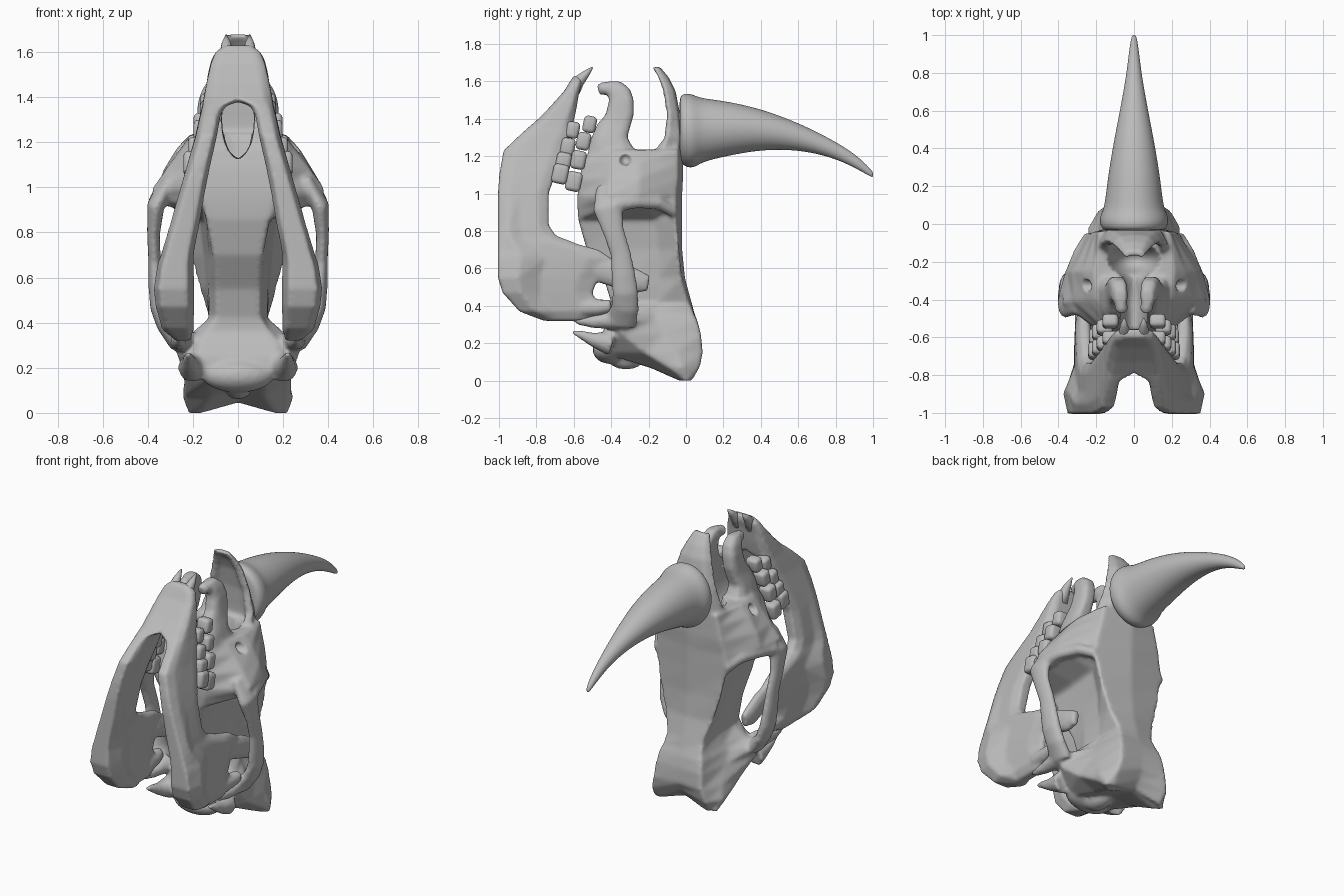
import bpy, bmesh, math
from mathutils import Vector, Matrix

bone = bpy.data.materials.new("bone_grey")
bone.diffuse_color = (0.5, 0.5, 0.5, 1)


def finish(bm, name):
    bmesh.ops.recalc_face_normals(bm, faces=bm.faces)
    for f in bm.faces:
        f.smooth = True
    me = bpy.data.meshes.new(name)
    bm.to_mesh(me)
    bm.free()
    me.materials.append(bone)
    ob = bpy.data.objects.new(name, me)
    bpy.context.collection.objects.link(ob)
    return ob


def loft(bm, rings):
    """Closed skin through rings of equal point count, with fanned end caps."""
    vs = [[bm.verts.new(p) for p in r] for r in rings]
    n = len(vs[0])
    for a, b in zip(vs, vs[1:]):
        for i in range(n):
            j = (i + 1) % n
            bm.faces.new((a[i], a[j], b[j], b[i]))
    for r in (vs[0], vs[-1]):
        c = bm.verts.new((r[0].co + r[n // 2].co) / 2)
        for i in range(n):
            bm.faces.new((r[i], r[(i + 1) % n], c))


def body(bm, rows):
    """Symmetric loft: each row is z, four (y, half width) pairs, back y."""
    rings = []
    for z, yf, wf, ym, wm, yn, wn, yc, wc, yb in rows:
        half = [(wf, yf), (wm, ym), (wn, yn), (wc, yc)]
        mid = z + max(0, 0.05 - z * 0.3)      # notch in the middle of the crest
        ring = [(0, yf, mid)] + [(x, y, z) for x, y in half] + [(0, yb, mid)]
        ring += [(-x, y, z) for x, y in reversed(half)]
        rings.append(ring)
    loft(bm, rings)


def slab(bm, rows):
    """Mirrored pair of plates: z, front y, back y, inner/outer x at front and back."""
    for s in (1, -1):
        rings = []
        for z, yf, yb, xif, xof, xib, xob in rows:
            c = [Vector((s * x, y, z)) for x, y in
                 ((xif, yf), (xof, yf), (xob, yb), (xib, yb))]
            ym = yf + (yb - yf) * 0.42
            ring = []
            for i in range(4):
                ring += [c[i].lerp(c[i - 1], 0.2), c[i].lerp(c[(i + 1) % 4], 0.2)]
                if i == 1:        # hollowed outer side
                    ring.append(Vector((s * (xof + (xob - xof) * 0.75), ym, z)))
                if i == 3:        # thinned inner side
                    ring.append(Vector((s * (xif + (xib - xif) * 0.75), ym, z)))
            rings.append(ring)
        loft(bm, rings)


def tube(bm, pts, flat=1.0):
    """Mirrored pair of tapered tubes through (x, y, z, radius); flat scales x."""
    for s in (1, -1):
        ps = [Vector((s * p[0], p[1], p[2])) for p in pts]
        rings = []
        for i, p in enumerate(ps):
            t = (ps[min(i + 1, len(ps) - 1)] - ps[max(i - 1, 0)]).normalized()
            u = Vector((1, 0, 0))
            u = (u - t * u.dot(t)).normalized()
            v = t.cross(u)
            r = pts[i][3]
            rings.append([p + u * (r * flat * math.cos(a)) + v * (r * math.sin(a))
                          for a in (k * math.tau / 12 for k in range(12))])
        loft(bm, rings)


def ball(bm, loc, size):
    m = Matrix.Translation(loc) @ Matrix.Diagonal((*size, 1))
    bmesh.ops.create_uvsphere(bm, u_segments=20, v_segments=12, radius=1, matrix=m)


def fuse(ob, cutters=(), rounds=5):
    """Merge overlapping bone pieces into one smooth skin, then carve."""
    m = ob.modifiers.new("Fuse", 'REMESH')
    m.mode = 'VOXEL'
    m.voxel_size = 0.011
    m.use_smooth_shade = True
    for c in cutters:
        b = ob.modifiers.new("Carve", 'BOOLEAN')
        b.operation = 'DIFFERENCE'
        b.solver = 'EXACT'
        b.object = c
        c.hide_render = True
        c.hide_set(True)
    s = ob.modifiers.new("Soften", 'SMOOTH')
    s.factor = 0.5
    s.iterations = rounds


# Cranium: occiput, braincase, cheek roots and muzzle
bm = bmesh.new()
body(bm, [
    (-.005, -.03, .17, .00, .22, .01, .22, .03, .17, .01),
    (0.07, -.20, .12, -.09, .24, -.02, .245, .075, .19, .05),
    (0.15, -.46, .12, -.22, .24, -.05, .225, .09, .17, .08),
    (0.25, -.45, .18, -.34, .27, -.12, .20, .08, .16, .075),
    (0.32, -.42, .17, -.34, .29, -.17, .18, .06, .15, .06),
    (0.36, -.40, .14, -.32, .20, -.17, .155, .04, .135, .045),
    (0.42, -.40, .10, -.30, .13, -.15, .13, .015, .13, .03),
    (0.55, -.44, .10, -.30, .13, -.15, .14, -.025, .17, -.005),
    (0.70, -.53, .11, -.32, .13, -.15, .15, -.04, .215, -.02),
    (0.86, -.575, .14, -.36, .15, -.17, .17, -.05, .25, -.02),
    (0.93, -.58, .16, -.41, .34, -.22, .30, -.05, .25, -.02),
    (0.99, -.58, .17, -.42, .385, -.25, .36, -.05, .24, -.02),
    (1.08, -.57, .17, -.41, .32, -.25, .33, -.04, .22, -.015),
    (1.17, -.55, .16, -.40, .25, -.25, .275, -.04, .20, -.015),
    (1.235, -.51, .15, -.40, .20, -.25, .215, -.04, .19, -.015),
])
# Nasal hood
body(bm, [
    (1.16, -.07, .10, -.22, .15, -.16, .20, -.05, .18, -.01),
    (1.30, -.07, .09, -.12, .14, -.10, .18, -.03, .14, -.015),
    (1.42, -.075, .08, -.105, .11, -.09, .15, -.04, .11, -.03),
    (1.55, -.10, .05, -.125, .07, -.11, .115, -.065, .08, -.055),
    (1.62, -.13, .03, -.15, .05, -.14, .085, -.10, .06, -.09),
    (1.68, -.18, .02, -.185, .03, -.175, .06, -.145, .04, -.14),
])
# Muzzle prongs and their hooked tips
slab(bm, [
    (1.15, -.53, -.30, .03, .15, .03, .18),
    (1.24, -.52, -.28, .04, .17, .06, .19),
    (1.30, -.505, -.315, .05, .16, .06, .175),
    (1.37, -.475, -.295, .05, .14, .05, .155),
    (1.42, -.43, -.28, .05, .14, .05, .145),
    (1.50, -.41, -.28, .04, .13, .04, .135),
    (1.56, -.42, -.30, .035, .12, .035, .12),
    (1.60, -.42, -.35, .04, .10, .04, .10),
])
tube(bm, [(.07, -.37, 1.555, .04), (.07, -.42, 1.565, .035), (.065, -.45, 1.56, .036),
          (.065, -.47, 1.555, .028)])
# Cheek arches, spreading at both ends
tube(bm, [(.30, -.42, 1.04, .06), (.365, -.42, .92, .08), (.375, -.385, .79, .058),
          (.37, -.35, .68, .057), (.365, -.335, .57, .066), (.355, -.325, .47, .072),
          (.325, -.325, .39, .075), (.26, -.35, .31, .09)], 0.5)
# Upper rim of the temple opening
tube(bm, [(.36, -.38, .94, .04), (.335, -.27, .955, .035), (.285, -.15, .95, .035),
          (.235, -.06, .90, .03)])
# Skull base spikes and neck joint
tube(bm, [(.25, -.36, .33, .06), (.26, -.50, .315, .035), (.26, -.57, .32, .024),
          (.26, -.625, .34, .012)])
tube(bm, [(.20, -.40, .20, .07), (.215, -.50, .22, .038), (.22, -.56, .245, .024),
          (.22, -.61, .262, .012)])
ball(bm, (0, -.41, .165), (.16, .09, .075))
ball(bm, (0, -.32, .105), (.06, .09, .045))
cranium = finish(bm, "cranium")

# Carving helpers: nasal cavity, palate slot and cheek openings
bm = bmesh.new()
ball(bm, (0, -.19, 1.25), (.14, .095, .24))
cavity = finish(bm, "nasal_cavity_cutter")
bm = bmesh.new()
ball(bm, (0, -.42, 1.30), (.075, .30, .19))
slot = finish(bm, "palate_slot_cutter")
bm = bmesh.new()
for s in (1, -1):
    ball(bm, (s * .27, -.325, 1.185), (.07, .035, .035))
openings = finish(bm, "cheek_opening_cutter")
fuse(cranium, (cavity, slot, openings), 10)

# Lower jaw: two leaning plates meeting at the chin
bm = bmesh.new()
slab(bm, [
    (0.32, -.76, -.54, .20, .28, .23, .285),
    (0.37, -.89, -.46, .185, .35, .235, .295),
    (0.47, -.98, -.50, .18, .385, .24, .295),
    (0.55, -1.005, -.47, .18, .395, .24, .295),
    (0.655, -1.005, -.40, .185, .375, .24, .295),
    (0.70, -1.005, -.47, .185, .355, .235, .295),
    (0.73, -1.005, -.58, .18, .345, .23, .295),
    (0.775, -1.005, -.695, .175, .33, .21, .285),
    (0.83, -1.005, -.735, .165, .31, .19, .28),
    (1.00, -1.005, -.735, .14, .255, .15, .25),
    (1.10, -.998, -.70, .12, .225, .13, .225),
    (1.23, -.975, -.65, .09, .185, .10, .19),
    (1.32, -.88, -.62, .075, .165, .08, .17),
    (1.36, -.835, -.61, .055, .155, .055, .16),
    (1.39, -.80, -.60, -.03, .15, -.03, .155),
    (1.46, -.73, -.585, -.03, .14, -.03, .14),
    (1.55, -.65, -.57, -.03, .12, -.03, .12),
    (1.60, -.62, -.555, -.03, .10, -.03, .10),
    (1.63, -.60, -.56, -.03, .06, -.03, .06),
])
# Jaw joint knobs and rear blades
tube(bm, [(.265, -.56, .39, .05), (.27, -.47, .39, .045), (.28, -.40, .40, .035)])
tube(bm, [(.265, -.48, .60, .07), (.265, -.37, .57, .075), (.27, -.27, .53, .068),
          (.27, -.20, .52, .045)], 0.5)
fuse(finish(bm, "lower_jaw"), (), 5)

# Lower front tusks
bm = bmesh.new()
tube(bm, [(.045, -.60, 1.55, .035), (.05, -.575, 1.60, .032),
          (.052, -.535, 1.64, .02), (.052, -.50, 1.675, .004)])
finish(bm, "front_tusks")

# Cheek teeth rows, growing toward the jaw joint
bm = bmesh.new()
rows = [((.125, -.515, 1.37), (.155, -.548, 1.28), (.18, -.575, 1.18), (.195, -.60, 1.065)),
        ((.125, -.605, 1.34), (.155, -.632, 1.25), (.18, -.655, 1.17), (.20, -.672, 1.105))]
for row in rows:
    for i, (x, y, z) in enumerate(row):
        for s in (1, -1):
            m = (Matrix.Translation((s * x, y, z)) @ Matrix.Rotation(-.2, 4, 'X')
                 @ Matrix.Diagonal((.085, .07 + .005 * i, .09 + .005 * i, 1)))
            bmesh.ops.create_cube(bm, size=1, matrix=m)
teeth = finish(bm, "cheek_teeth")
bev = teeth.modifiers.new("Round", 'BEVEL')
bev.width = 0.022
bev.segments = 3

# Horn: y, lower z, upper z, half width
bm = bmesh.new()
rings = []
for y, lo, hi, w in [(-.035, 1.20, 1.49, .13), (-.03, 1.16, 1.53, .17), (.01, 1.135, 1.54, .185),
                     (.05, 1.14, 1.525, .178), (.09, 1.17, 1.51, .157), (.22, 1.20, 1.495, .143),
                     (.40, 1.235, 1.455, .115), (.60, 1.235, 1.38, .075), (.78, 1.195, 1.29, .042),
                     (.90, 1.14, 1.215, .028), (.97, 1.10, 1.15, .018), (1.0, 1.085, 1.115, .01)]:
    c, h = (lo + hi) / 2, (hi - lo) / 2
    rings.append([(w * math.cos(a), y, c + h * math.sin(a))
                  for a in (k * math.tau / 24 for k in range(24))])
loft(bm, rings)
horn = finish(bm, "horn")
horn.modifiers.new("Smooth", 'SUBSURF').levels = 2
horn.modifiers["Smooth"].render_levels = 2
